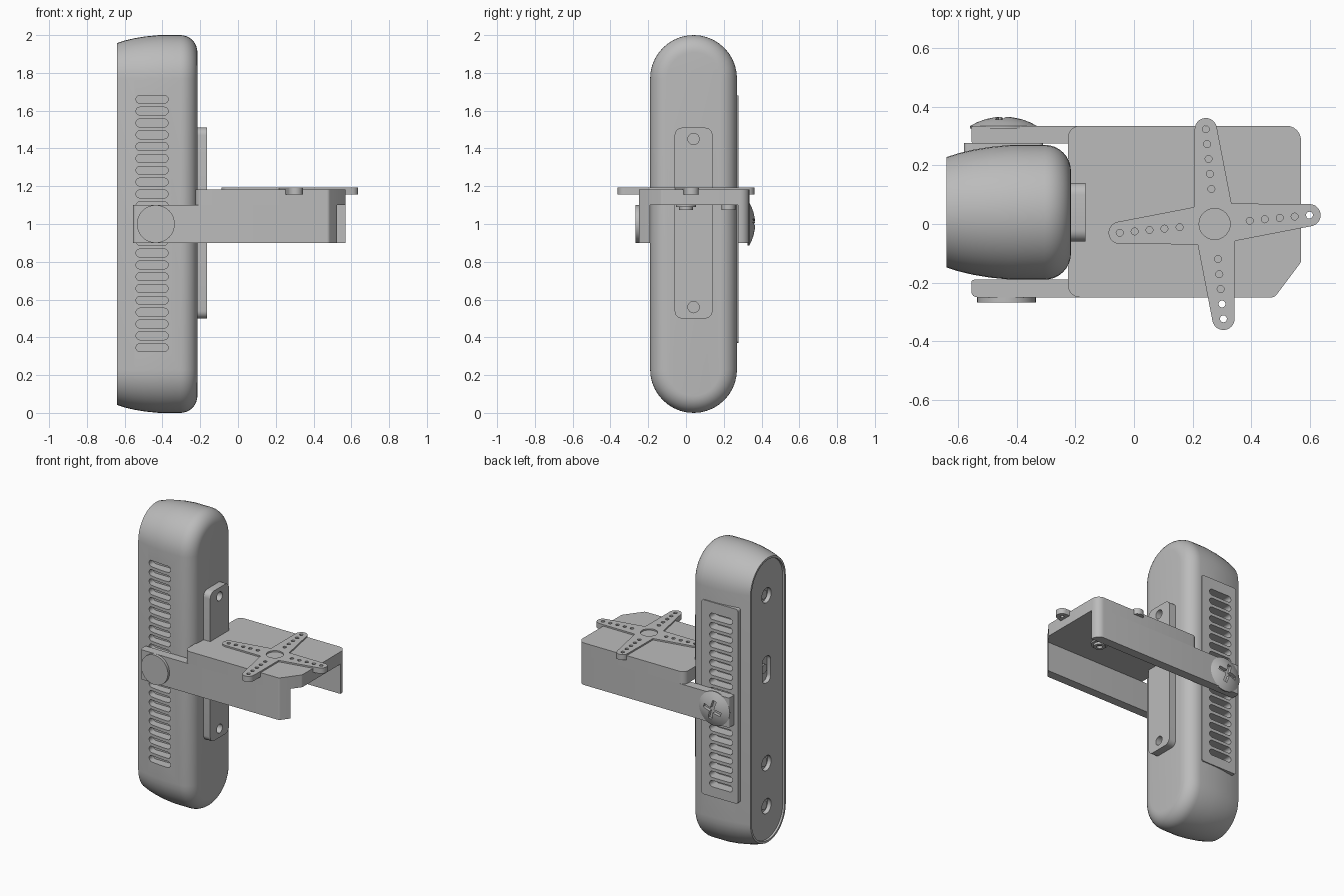
import bpy, bmesh, math
from mathutils import Vector, Matrix

cube = bpy.data.objects.get("Cube")
if cube:
    bpy.data.objects.remove(cube, do_unlink=True)

grey = bpy.data.materials.new("plain_grey")
grey.use_nodes = True
grey.diffuse_color = (0.5, 0.5, 0.5, 1)
grey.node_tree.nodes["Principled BSDF"].inputs["Base Color"].default_value = (0.5, 0.5, 0.5, 1)
parts = []


def finish(name, bm):
    """Turn a bmesh into a grey object."""
    bmesh.ops.remove_doubles(bm, verts=bm.verts, dist=1e-5)
    bmesh.ops.recalc_face_normals(bm, faces=bm.faces)
    mesh = bpy.data.meshes.new(name)
    bm.to_mesh(mesh)
    bm.free()
    mesh.materials.append(grey)
    obj = bpy.data.objects.new(name, mesh)
    bpy.context.collection.objects.link(obj)
    parts.append(obj)
    return obj


def extrude(name, loops, lo, hi, axis="z"):
    """Fill flat outlines (inner loops become holes) and extrude from lo to hi."""
    curve = bpy.data.curves.new(name + "_outline", "CURVE")
    curve.dimensions = "2D"
    curve.fill_mode = "BOTH"
    curve.extrude = (hi - lo) / 2
    for loop in loops:
        spline = curve.splines.new("POLY")
        spline.points.add(len(loop) - 1)
        for point, (u, v) in zip(spline.points, loop):
            point.co = (u, v, 0, 1)
        spline.use_cyclic_u = True
    temp = bpy.data.objects.new(name + "_outline", curve)
    bpy.context.collection.objects.link(temp)
    deps = bpy.context.evaluated_depsgraph_get()
    mesh = bpy.data.meshes.new_from_object(temp.evaluated_get(deps))
    bm = bmesh.new()
    bm.from_mesh(mesh)
    bpy.data.objects.remove(temp, do_unlink=True)
    bpy.data.curves.remove(curve)
    bpy.data.meshes.remove(mesh)
    for vert in bm.verts:
        u, v, w = vert.co
        w += (lo + hi) / 2
        vert.co = {"x": (w, u, v), "y": (u, w, v), "z": (u, v, w)}[axis]
    return finish(name, bm)


def circle(u, v, r, n=24):
    return [(u + r * math.cos(2 * math.pi * i / n), v + r * math.sin(2 * math.pi * i / n)) for i in range(n)]


def rounded(points, radii, steps=6):
    """Polygon with circular corners."""
    out = []
    points = [Vector(p) for p in points]
    for i, (p, r) in enumerate(zip(points, radii)):
        if not r:
            out.append(tuple(p))
            continue
        a = (points[i - 1] - p).normalized()
        b = (points[(i + 1) % len(points)] - p).normalized()
        half = a.angle(b) / 2
        centre = p + (a + b).normalized() * r / math.sin(half)
        start = p + a * r / math.tan(half) - centre
        end = p + b * r / math.tan(half) - centre
        for k in range(steps + 1):
            t = k / steps
            s = math.pi - 2 * half
            out.append(tuple(centre + (start * math.sin((1 - t) * s) + end * math.sin(t * s)) / math.sin(s)))
    return out


def box(u0, u1, v0, v1, r):
    return rounded([(u0, v0), (u1, v0), (u1, v1), (u0, v1)], [r] * 4)


def cut(target, cutter):
    mod = target.modifiers.new("cut", "BOOLEAN")
    mod.operation = "DIFFERENCE"
    mod.solver = "EXACT"
    mod.object = cutter
    with bpy.context.temp_override(object=target, active_object=target, selected_objects=[target]):
        bpy.ops.object.modifier_apply(modifier=mod.name)
    parts.remove(cutter)
    bpy.data.objects.remove(cutter, do_unlink=True)


# Tall rounded housing, lofted along x from pill-shaped rings
MID, RADIUS, ARC = 0.04, 0.23, 20
rings = [(-0.628, 0.058), (-0.64, 0.056), (-0.64, 0.042), (-0.6, 0.029), (-0.55, 0.017), (-0.49, 0.007), (-0.42, 0.0)]
for i in range(9):
    a = math.radians(90 * i / 8)
    rings.append((-0.305 + 0.09 * math.sin(a), 0.09 * (1 - math.cos(a))))
bm = bmesh.new()
loft = []
for x, inset in rings:
    r = RADIUS - inset
    ring = []
    for base, start in ((2 - RADIUS, 0), (RADIUS, math.pi)):
        for i in range(ARC + 1):
            a = start + math.pi * i / ARC
            ring.append(bm.verts.new((x, MID + r * math.cos(a), base + r * math.sin(a))))
    loft.append(ring)
for low, high in zip(loft, loft[1:]):
    for i in range(len(low)):
        j = (i + 1) % len(low)
        bm.faces.new((low[i], low[j], high[j], high[i]))
bm.faces.new(loft[0])
bm.faces.new(loft[-1])
housing = finish("housing", bm)


# Ventilation slots on both sides
def slots(count, top):
    return [box(-0.54, -0.37, top - 0.0626 * i - 0.021, top - 0.0626 * i + 0.021, 0.0205) for i in range(count)]


cut(housing, extrude("front_slot_cutter", slots(22, 1.66), -0.3, -0.13, "y"))
cut(housing, extrude("back_slot_cutter", slots(19, 1.585), 0.21, 0.4, "y"))
extrude("vent_panel", [box(-0.58, -0.31, 0.37, 1.68, 0.015)] + slots(19, 1.585), 0.24, 0.277, "y")

# Sensor openings in the face, each with a lens
openings = [circle(MID, z, 0.05) for z in (1.7, 0.57, 0.28)]
openings.append(box(MID - 0.045, MID + 0.045, 1.11, 1.29, 0.04))
cut(housing, extrude("opening_cutter", openings, -0.7, -0.6, "x"))
for i, z in enumerate((1.7, 1.2, 0.57, 0.28)):
    extrude(f"lens_{i + 1}", [circle(MID, z, 0.03)], -0.612, -0.59, "x")

# Mounting strip with two screw holes
extrude("mounting_strip", [box(-0.06, 0.14, 0.5, 1.51, 0.04), circle(MID, 1.45, 0.03), circle(MID, 0.56, 0.03)],
        -0.225, -0.165, "x")

# Channel bracket: top plate and two side arms
extrude("bracket_top", [rounded([(-0.225, -0.25), (0.48, -0.25), (0.57, -0.13), (0.57, 0.335), (-0.225, 0.335)],
                                [0.04, 0.02, 0.02, 0.05, 0.04])], 1.1, 1.183)
extrude("bracket_front_arm", [rounded([(-0.555, -0.25), (0.48, -0.25), (0.525, -0.19), (-0.555, -0.19)],
                                      [0.02, 0.02, 0, 0.01])], 0.9, 1.1)
extrude("bracket_back_arm", [rounded([(-0.555, 0.275), (0.57, 0.275), (0.57, 0.335), (-0.555, 0.335)],
                                     [0.01, 0, 0.05, 0.01])], 0.9, 1.1)

# Pivot disc on the front arm
extrude("pivot_disc", [circle(-0.435, 1.0, 0.1, 48)], -0.268, -0.24, "y")

# Domed cross-head screw on the back arm
bm = bmesh.new()
profile = [(0, 0.366), (0.03, 0.364), (0.06, 0.358), (0.09, 0.347), (0.115, 0.334), (0.115, 0.326), (0, 0.326)]
verts = [bm.verts.new((r, y, 0)) for r, y in profile]
edges = [bm.edges.new(pair) for pair in zip(verts, verts[1:])]
bmesh.ops.spin(bm, geom=verts + edges, axis=(0, 1, 0), cent=(0, 0, 0), angle=2 * math.pi, steps=40)
bmesh.ops.translate(bm, vec=(-0.445, 0, 1), verts=bm.verts)
screw = finish("pivot_screw", bm)
w, l = 0.013, 0.065
cross = [(w, w), (l, w), (l, -w), (w, -w), (w, -l), (-w, -l), (-w, -w), (-l, -w), (-l, w), (-w, w), (-w, l), (w, l)]
turn = Matrix.Rotation(math.radians(15), 2)
cross = [tuple(turn @ Vector(p) + Vector((-0.445, 1))) for p in cross]
cut(screw, extrude("cross_cutter", [cross], 0.34, 0.4, "y"))

# Four-armed horn with rows of small holes
HUB = Vector((0.275, 0))
outline, holes = [], [circle(*HUB, 0.053, 32)]
for quarter in range(4):
    turn = Matrix.Rotation(math.radians(5.3 + 90 * quarter), 2)
    arm = [(0.064, -0.064)]
    for i in range(13):
        a = math.radians(-86 + 172 * i / 12)
        arm.append((0.325 + 0.038 * math.cos(a), 0.038 * math.sin(a)))
    outline += [tuple(HUB + turn @ Vector(p)) for p in arm]
    for d in (0.12, 0.172, 0.223, 0.274, 0.325):
        holes.append(circle(*(HUB + turn @ Vector((d, 0))), 0.012, 12))
extrude("horn", [outline] + holes, 1.155, 1.193)
extrude("horn_hub", [circle(*HUB, 0.053, 32)], 1.09, 1.184)

# Screw ends below the top plate
for name, x, y in (("middle_screw_end", 0.275, 0), ("back_screw_end", 0.3, 0.225)):
    extrude(name, [circle(x, y, 0.036), circle(x, y, 0.018)], 1.075, 1.105)

# Smooth curved surfaces, keep hard edges
bpy.ops.object.select_all(action="DESELECT")
for obj in parts:
    obj.select_set(True)
bpy.context.view_layer.objects.active = housing
bpy.ops.object.shade_smooth_by_angle(angle=math.radians(30))
